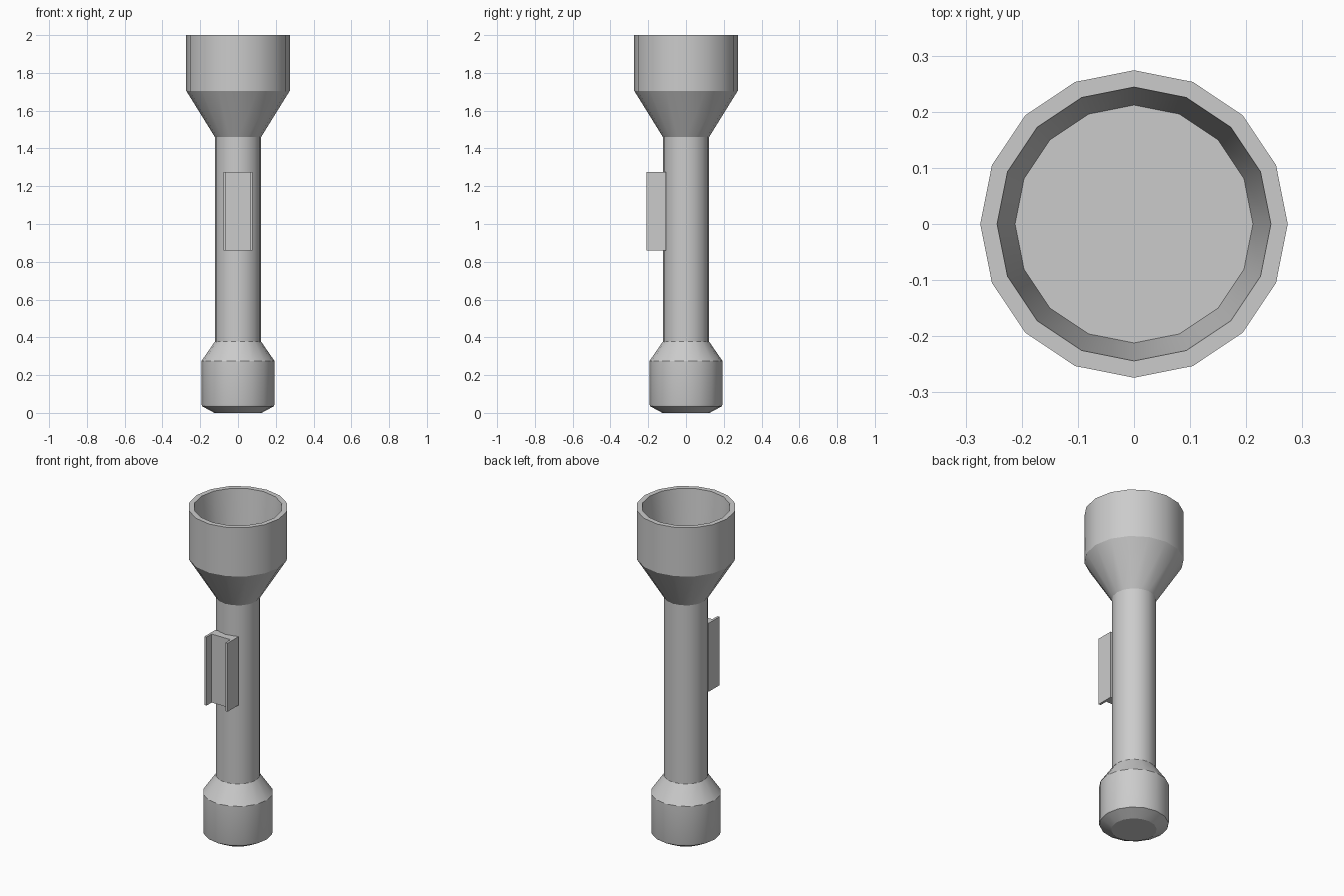
import bpy, bmesh
from math import cos, sin, pi, radians

if "Cube" in bpy.data.objects:
    bpy.data.objects.remove(bpy.data.objects["Cube"])

SIDES = 16


def finish(name, bm):
    bmesh.ops.recalc_face_normals(bm, faces=bm.faces)
    mesh = bpy.data.meshes.new(name)
    bm.to_mesh(mesh)
    bm.free()
    obj = bpy.data.objects.new(name, mesh)
    bpy.context.collection.objects.link(obj)
    bpy.ops.object.select_all(action='DESELECT')
    obj.select_set(True)
    bpy.context.view_layer.objects.active = obj
    bpy.ops.object.shade_smooth_by_angle(angle=radians(28))
    return obj


def lathe(name, profile):
    """Revolve (radius, z) points around z and cap both ends."""
    bm = bmesh.new()
    rings = [[bm.verts.new((r * cos(2 * pi * i / SIDES), r * sin(2 * pi * i / SIDES), z))
              for i in range(SIDES)] for r, z in profile]
    for a, b in zip(rings, rings[1:]):
        for i in range(SIDES):
            j = (i + 1) % SIDES
            bm.faces.new((a[i], a[j], b[j], b[i]))
    bm.faces.new(rings[0])
    bm.faces.new(rings[-1])
    return finish(name, bm)


def extrude_z(name, outline, z0, z1):
    """Extrude an (x, y) outline from z0 to z1."""
    bm = bmesh.new()
    face = bm.faces.new([bm.verts.new((x, y, z0)) for x, y in outline])
    top = bmesh.ops.extrude_face_region(bm, geom=[face])['geom']
    verts = [g for g in top if isinstance(g, bmesh.types.BMVert)]
    bmesh.ops.translate(bm, verts=verts, vec=(0, 0, z1 - z0))
    return finish(name, bm)


# Torch body: tail cap, grip tube, flared head and hollow lamp cup
lathe("torch_body", [
    (0.125, 0.0), (0.19, 0.035), (0.193, 0.045), (0.193, 0.275),
    (0.122, 0.378), (0.122, 1.46),
    (0.274, 1.705), (0.274, 2.0),
    (0.244, 2.0), (0.212, 1.705)])

# Switch housing: U-shaped channel on the front of the grip
right = [(0.077, -0.107), (0.077, -0.21), (0.063, -0.21), (0.063, -0.162)]
left = [(-x, y) for x, y in reversed(right)]
extrude_z("switch_channel", right + left, 0.86, 1.275)
